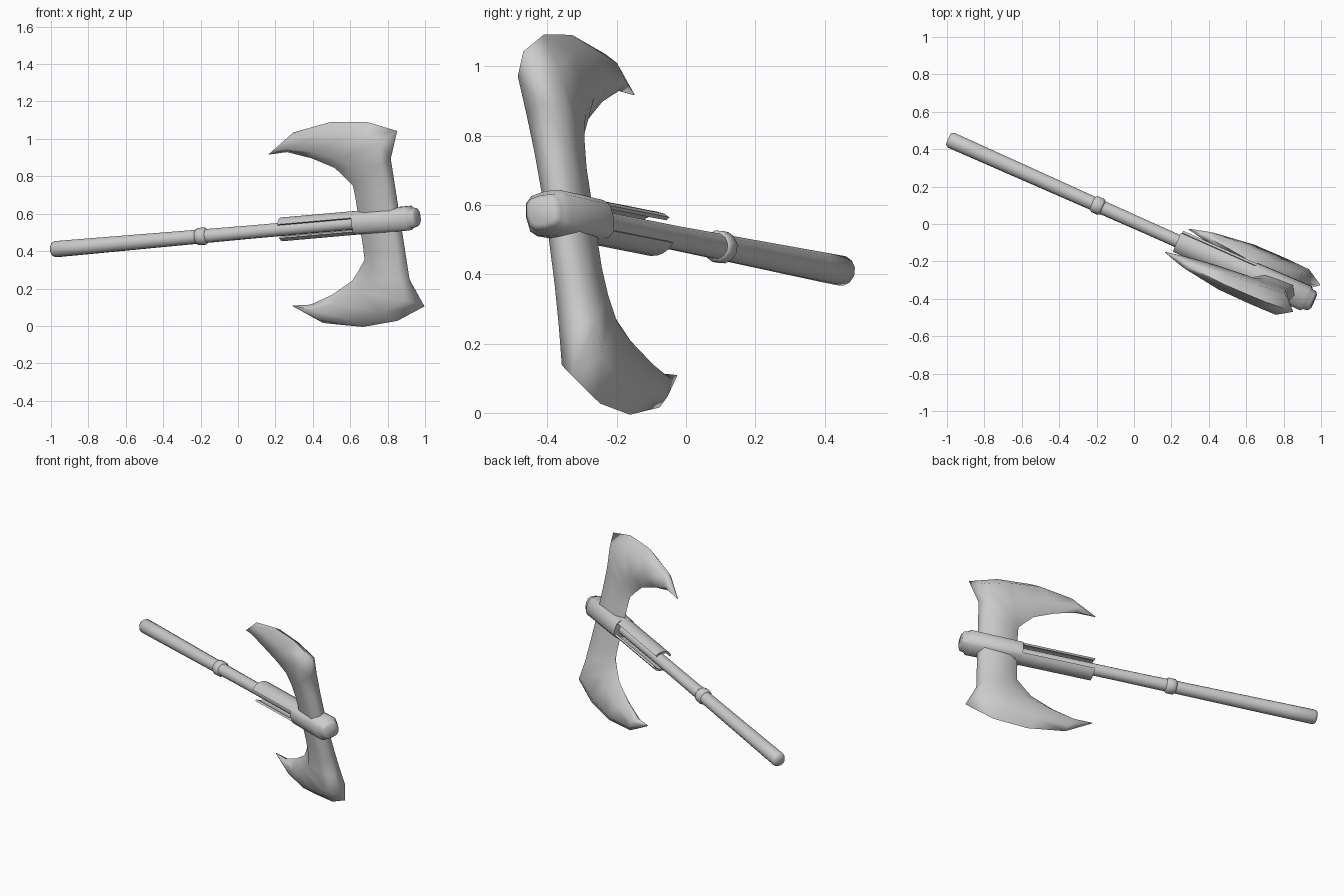
import bpy, bmesh, math
from mathutils import Vector, Matrix

if "Cube" in bpy.data.objects:
    bpy.data.objects.remove(bpy.data.objects["Cube"])

# Local frame: X along the handle, Y across the blades, Z through the blade thickness
u = Vector((0.9117, -0.406, 0.080)).normalized()
v = Vector((-0.147, -0.151, 0.977))
v = (v - u * v.dot(u)).normalized()
w = u.cross(v)
frame = Matrix.Translation((-0.01, 0.017, 0.495)) @ Matrix((u, v, w)).transposed().to_4x4()

steel = bpy.data.materials.new("grey_steel")
steel.diffuse_color = (0.6, 0.6, 0.6, 1)
steel.use_nodes = True
steel.node_tree.nodes["Principled BSDF"].inputs["Base Color"].default_value = steel.diffuse_color


def finish(name, bm, angle=40):
    bmesh.ops.remove_doubles(bm, verts=bm.verts, dist=1e-5)
    bmesh.ops.recalc_face_normals(bm, faces=bm.faces)
    bm.transform(frame)
    me = bpy.data.meshes.new(name)
    bm.to_mesh(me)
    bm.free()
    me.materials.append(steel)
    ob = bpy.data.objects.new(name, me)
    bpy.context.collection.objects.link(ob)
    bpy.ops.object.select_all(action='DESELECT')
    ob.select_set(True)
    bpy.context.view_layer.objects.active = ob
    bpy.ops.object.shade_smooth_by_angle(angle=math.radians(angle))
    return ob


def loft(bm, rings):
    loops = [[bm.verts.new(p) for p in r] for r in rings]
    n = len(loops[0])
    for a, b in zip(loops, loops[1:]):
        for i in range(n):
            j = (i + 1) % n
            bm.faces.new((a[i], a[j], b[j], b[i]))
    bm.faces.new(loops[0])
    bm.faces.new(loops[-1])


def rounded(x, power):
    return math.copysign(abs(x) ** power, x) if abs(x) > 1e-6 else 0.0


def turned(name, profile, wide=1.0, angle=60, power=1.0, sides=12):
    # Part along the handle from (position, radius) pairs; power below 1 makes it boxier
    bm = bmesh.new()
    angles = [2 * math.pi * i / sides for i in range(sides)]
    loft(bm, [[(s, r * rounded(math.cos(a), power), wide * r * rounded(math.sin(a), power))
               for a in angles] for s, r in profile])
    return finish(name, bm, angle)


turned("handle", [(-1.078, 0.034), (-1.062, 0.044), (-0.9, 0.043), (-0.22, 0.038),
                  (0.1, 0.036), (0.8, 0.036)])
turned("handle_ring", [(-0.232, 0.038), (-0.220, 0.047), (-0.183, 0.047), (-0.171, 0.038)])
turned("head_socket", [(0.705, 0.061), (1.02, 0.065), (1.03, 0.054), (1.055, 0.05), (1.066, 0.036)],
       1.1, 80, 0.65)

# Two curved straps clasping the handle behind the blades
for name, side in (("upper_strap", 1), ("lower_strap", -1)):
    bm = bmesh.new()
    arc = [math.radians(a) for a in (-54, -36, -18, 0, 18, 36, 54)]
    section = [(0.064, a) for a in arc] + [(0.052, a) for a in reversed(arc)]
    loft(bm, [[(s, side * r * math.cos(a), 1.08 * r * math.sin(a)) for r, a in section]
              for s in (0.27, 0.74)])
    finish(name, bm)

# Blade stations: outer edge, inner edge, half thickness near the outer and inner edge, ridge position
stations = [((0.963, 0.0), (0.723, 0.0), 0.046, 0.036, 0.12),
            ((0.963, 0.2), (0.723, 0.13), 0.052, 0.036, 0.13),
            ((0.963, 0.328), (0.72, 0.2), 0.062, 0.042, 0.16),
            ((1.025, 0.474), (0.675, 0.255), 0.064, 0.048, 0.24),
            ((0.855, 0.538), (0.63, 0.305), 0.056, 0.052, 0.26),
            ((0.649, 0.554), (0.502, 0.369), 0.048, 0.048, 0.26),
            ((0.423, 0.515), (0.368, 0.412), 0.024, 0.030, 0.28),
            ((0.263, 0.412), (0.262, 0.408), 0.002, 0.002, 0.28)]
for name, side in (("upper_blade", 1.005), ("lower_blade", -1.02)):
    bm = bmesh.new()
    rings = []
    for o, i, ho, hi, k in stations:
        o, i = Vector((o[0], side * o[1], 0)), Vector((i[0], side * i[1], 0))
        a, b = o.lerp(i, k), o.lerp(i, 0.78)
        z = Vector((0, 0, 1))
        rings.append([o, a + z * ho, b + z * hi, i, b - z * hi, a - z * ho])
    loft(bm, rings)
    finish(name, bm, 75)
